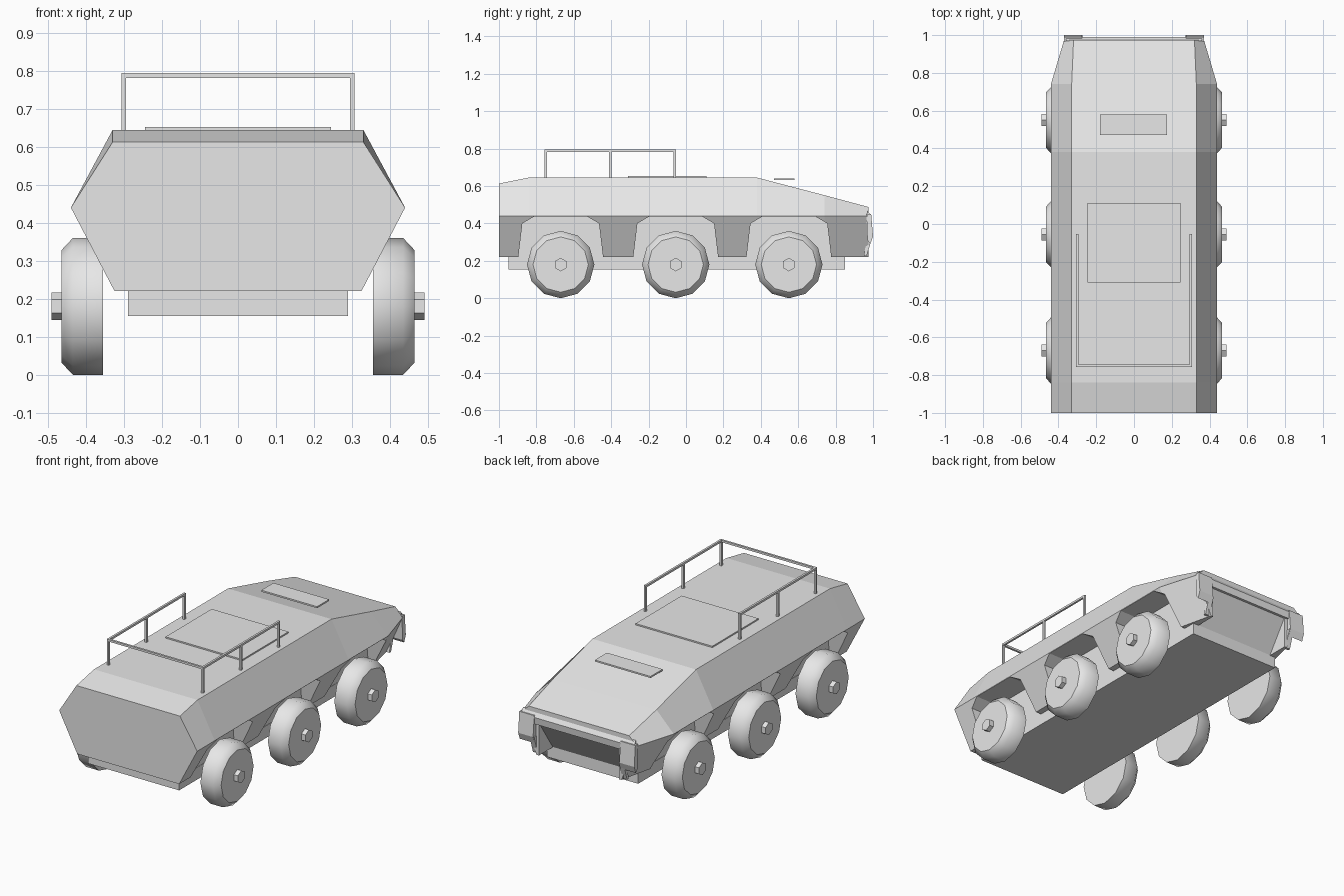
import bpy, bmesh, math

if "Cube" in bpy.data.objects:
    bpy.data.objects.remove(bpy.data.objects["Cube"])

GREY = bpy.data.materials.new("plain grey")
GREY.diffuse_color = (0.8, 0.8, 0.8, 1)
GREY.use_nodes = True
GREY.node_tree.nodes["Principled BSDF"].inputs["Base Color"].default_value = GREY.diffuse_color


def make(name, bm):
    bmesh.ops.recalc_face_normals(bm, faces=bm.faces)
    me = bpy.data.meshes.new(name)
    bm.to_mesh(me)
    bm.free()
    me.materials.append(GREY)
    ob = bpy.data.objects.new(name, me)
    bpy.context.collection.objects.link(ob)
    return ob


def loft(name, rings, smooth_sides=False):
    """Skin a list of closed rings and cap both ends."""
    bm = bmesh.new()
    vs = [[bm.verts.new(p) for p in r] for r in rings]
    n = len(rings[0])
    for a, b in zip(vs, vs[1:]):
        for i in range(n):
            j = (i + 1) % n
            bm.faces.new((a[i], a[j], b[j], b[i])).smooth = smooth_sides
    bm.faces.new(vs[0])
    bm.faces.new(vs[-1][::-1])
    return make(name, bm)


def prism(name, profile, x0, x1):
    """Extrude a (y, z) profile along x."""
    return loft(name, [[(x, y, z) for y, z in profile] for x in (x0, x1)])


def box(name, x0, x1, y0, y1, z0, z1):
    return prism(name, [(y0, z0), (y1, z0), (y1, z1), (y0, z1)], x0, x1)


def disc_ring(x, yc, zc, r, n):
    return [(x, yc + r * math.sin(2 * math.pi * i / n),
             zc + r * math.cos(2 * math.pi * i / n)) for i in range(n)]


def cut(target, cutter):
    cutter.hide_render = True
    mod = target.modifiers.new("cut", 'BOOLEAN')
    mod.operation = 'DIFFERENCE'
    mod.solver = 'EXACT'
    mod.object = cutter
    bpy.context.view_layer.objects.active = target
    bpy.ops.object.modifier_apply(modifier=mod.name)
    bpy.data.objects.remove(cutter)


WHEEL_Y = (-0.67, -0.055, 0.55)

# Hull: hexagonal sections (y, top z, top / middle / bottom half width)
stations = [(-1.0, 0.613, 0.33, 0.44, 0.325), (-0.84, 0.645, 0.33, 0.44, 0.325),
            (0.38, 0.645, 0.33, 0.44, 0.325), (0.74, 0.551, 0.33, 0.44, 0.325),
            (0.975, 0.488, 0.32, 0.37, 0.27)]
hull = loft("hull", [[(-t, y, z), (t, y, z), (m, y, 0.44), (b, y, 0.22),
                      (-b, y, 0.22), (-m, y, 0.44)] for y, z, t, m, b in stations])

# Wheel arches cut out of the lower sides
for s in (-1, 1):
    for yc in WHEEL_Y:
        arch = [(yc - 0.235, 0.15), (yc - 0.205, 0.40), (yc - 0.14, 0.438),
                (yc + 0.14, 0.438), (yc + 0.205, 0.40), (yc + 0.235, 0.15)]
        cut(hull, prism("arch_cutter", arch, s * 0.288, s * 0.6))

# Undercut nose between the side panels
cut(hull, prism("nose_cutter", [(1.1, 0.40), (0.97, 0.40), (0.85, 0.222),
                                (0.85, 0.1), (1.1, 0.1)], -0.255, 0.255))

# Belly and nose lip
box("belly", -0.29, 0.29, -0.95, 0.85, 0.155, 0.225)
prism("nose_lip", [(0.965, 0.40), (0.985, 0.40), (0.99, 0.44), (0.97, 0.47)], -0.36, 0.36)

# Nose corner plates with a flap turned back underneath
for side, s in (("right", 1), ("left", -1)):
    prism("nose_plate_" + side, [(0.965, 0.45), (0.99, 0.45), (1.0, 0.33),
                                 (0.985, 0.29), (0.97, 0.31)], s * 0.275, s * 0.37)
    prism("nose_flap_" + side, [(0.97, 0.33), (0.998, 0.33), (0.965, 0.225),
                                (0.95, 0.225)], s * 0.27, s * 0.30)

# Roof hatch and the raised plate on the slope
box("roof_hatch", -0.245, 0.245, -0.31, 0.11, 0.640, 0.653)
box("slope_plate", -0.18, 0.175, 0.47, 0.58, 0.632, 0.641)

# Wheels with chamfered outer edge and six-sided hubs
for side, s in (("right", 1), ("left", -1)):
    for i, yc in enumerate(WHEEL_Y):
        loft(f"wheel_{side}_{i + 1}",
             [disc_ring(s * x, yc, 0.18, r, 12)
              for x, r in ((0.355, 0.18), (0.435, 0.18), (0.465, 0.148))], True)
        loft(f"hub_{side}_{i + 1}",
             [disc_ring(s * x, yc, 0.18, 0.036, 6) for x in (0.46, 0.491)])

# Roof railing
T = 0.006
for side, s in (("right", 1), ("left", -1)):
    x = s * 0.301
    box("side_rail_" + side, x - T, x + T, -0.756, -0.054, 0.782, 0.794)
    for i, y in enumerate((-0.75, -0.405, -0.06)):
        box(f"rail_post_{side}_{i + 1}", x - T, x + T, y - T, y + T, 0.64, 0.785)
box("end_rail", -0.301, 0.301, -0.756, -0.744, 0.782, 0.794)
